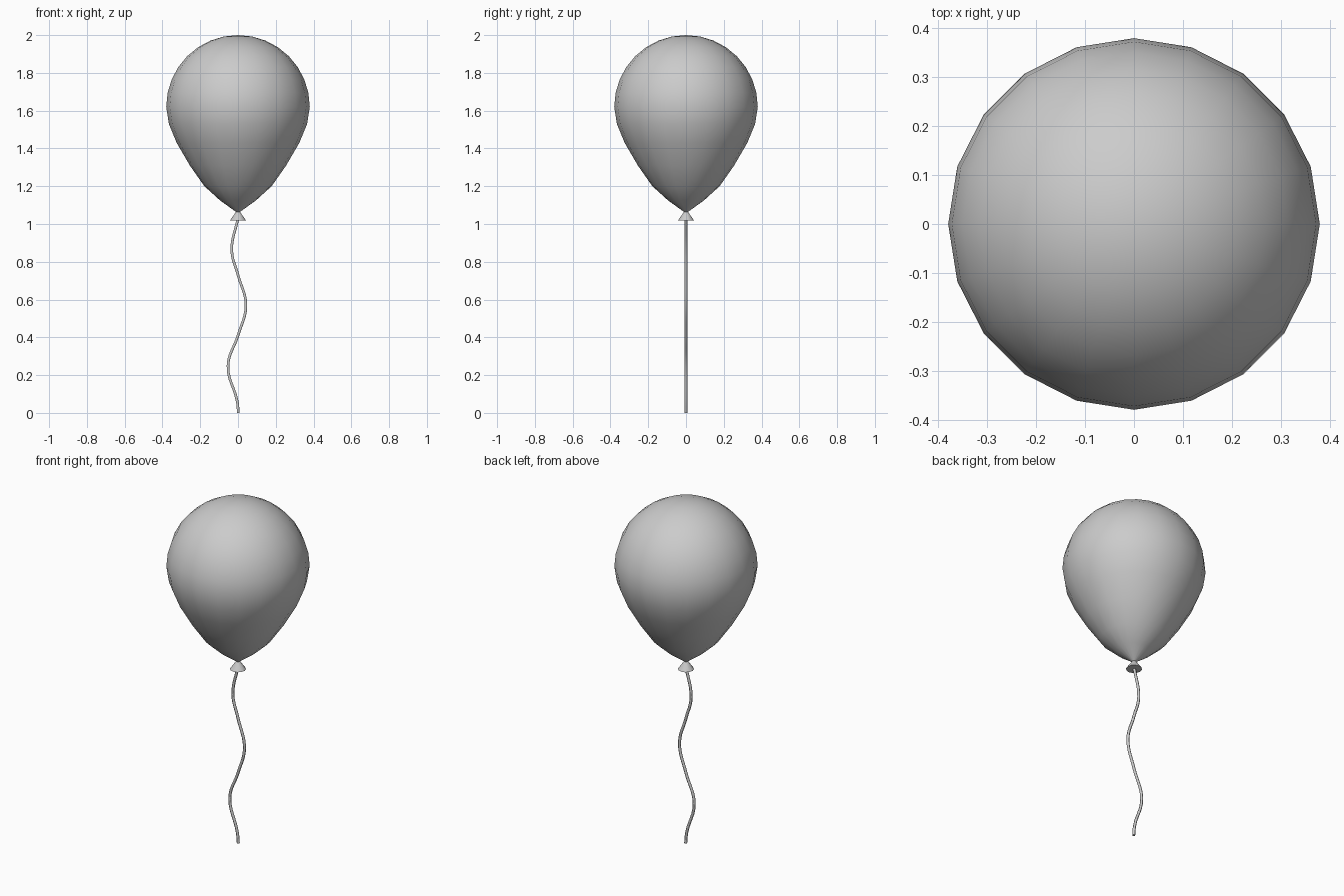
import bpy, bmesh, math

if "Cube" in bpy.data.objects:
    bpy.data.objects.remove(bpy.data.objects["Cube"])


def lathe(name, profile, sides, angle):
    """Revolve (radius, z) points around z; zero radius makes a pole."""
    bm = bmesh.new()
    rings = []
    for r, z in profile:
        n = sides if r > 0 else 1
        rings.append([bm.verts.new((r * math.cos(2 * math.pi * i / sides),
                                    r * math.sin(2 * math.pi * i / sides), z))
                      for i in range(n)])
    for a, b in zip(rings, rings[1:]):
        for i in range(sides):
            j = (i + 1) % sides
            quad = [a[i % len(a)], a[j % len(a)], b[j % len(b)], b[i % len(b)]]
            bm.faces.new(list(dict.fromkeys(quad)))
    bmesh.ops.recalc_face_normals(bm, faces=bm.faces)
    mesh = bpy.data.meshes.new(name)
    bm.to_mesh(mesh)
    bm.free()
    obj = bpy.data.objects.new(name, mesh)
    bpy.context.collection.objects.link(obj)
    bpy.ops.object.select_all(action='DESELECT')
    bpy.context.view_layer.objects.active = obj
    obj.select_set(True)
    bpy.ops.object.shade_smooth_by_angle(angle=math.radians(angle))
    return obj


# Balloon: tapered lower half, hemispherical top
R, mid = 0.38, 1.62
body = [(0, 1.055), (0.012, 1.065), (0.095, 1.125), (0.178, 1.20),
        (0.255, 1.31), (0.325, 1.43), (0.366, 1.53)]
for k in range(8):
    t = math.pi / 16 * k
    body.append((R * math.cos(t), mid + R * math.sin(t)))
body.append((0, mid + R))
lathe("balloon", body, 20, 60)

# Flared knot under the balloon
lathe("knot", [(0, 1.067), (0.01, 1.065), (0.043, 1.018), (0, 1.018)], 12, 40)

# Wavy string, flat in the xz plane
curve = bpy.data.curves.new("string", 'CURVE')
curve.dimensions = '3D'
curve.bevel_depth = 0.008
curve.bevel_resolution = 1
curve.resolution_u = 6
curve.use_fill_caps = True
path = [(0.002, 0), (-0.004, 0.06), (-0.053, 0.25), (0, 0.41), (0.042, 0.57),
        (0, 0.73), (-0.033, 0.86), (0, 1.03)]
spline = curve.splines.new('BEZIER')
spline.bezier_points.add(len(path) - 1)
for p, (x, z) in zip(spline.bezier_points, path):
    p.co = (x, 0, z)
    p.handle_left_type = p.handle_right_type = 'AUTO'
string = bpy.data.objects.new("string", curve)
bpy.context.collection.objects.link(string)
